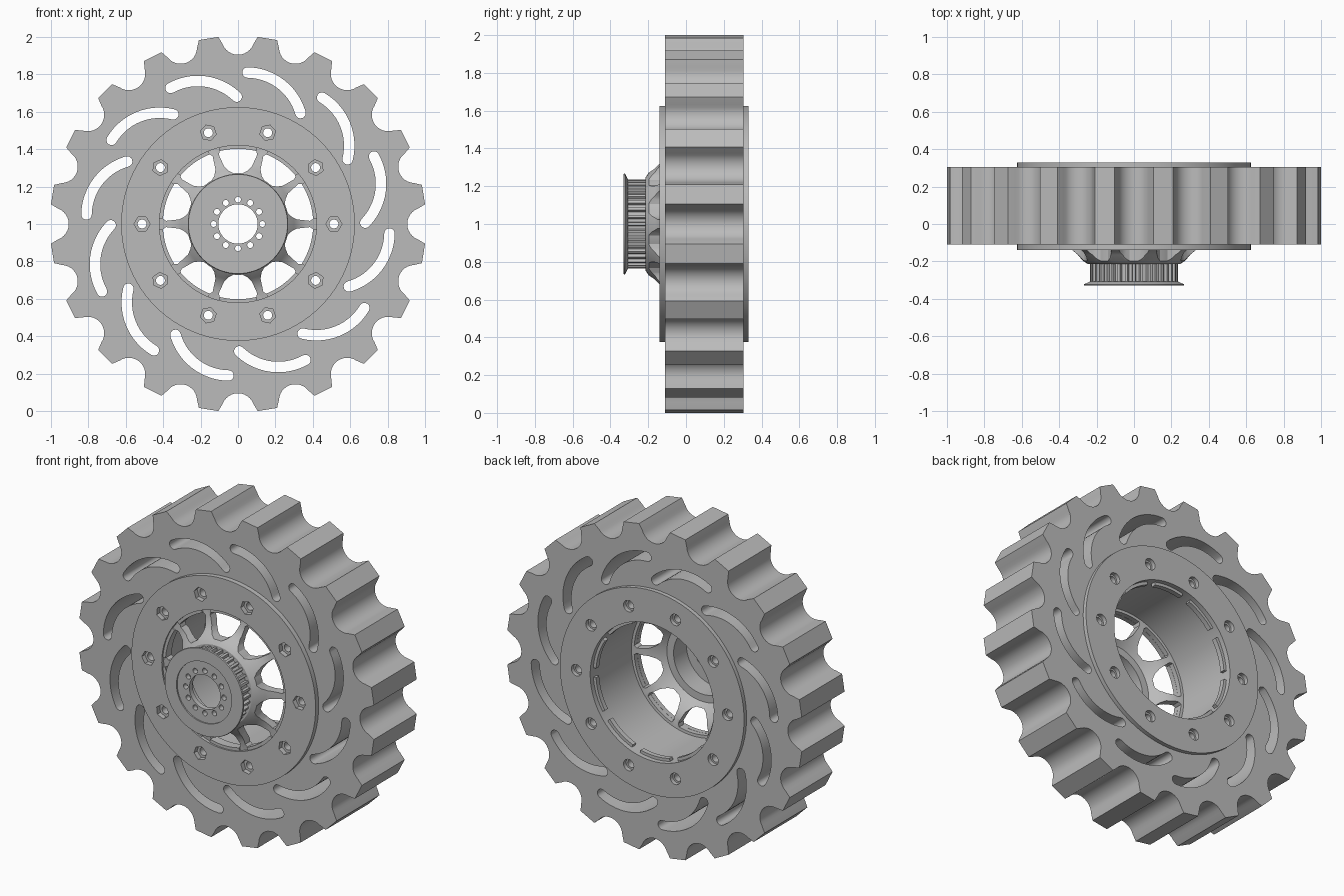
import bpy
import bmesh
import math
from math import cos, sin, pi, radians
from mathutils import Matrix

if "Cube" in bpy.data.objects:
    bpy.data.objects.remove(bpy.data.objects["Cube"])

COLOUR = (0.5, 0.5, 0.5, 1)
grey = bpy.data.materials.new("plain grey")
grey.use_nodes = True
grey.diffuse_color = COLOUR
grey.node_tree.nodes["Principled BSDF"].inputs["Base Color"].default_value = COLOUR

UPRIGHT = Matrix.Translation((0, 0, 1)) @ Matrix.Rotation(pi / 2, 4, "X")
BOLTS = 10
BORE = 0.42
parts = []


def add_part(name, mesh):
    mesh.name = name
    mesh.materials.clear()
    mesh.materials.append(grey)
    obj = bpy.data.objects.new(name, mesh)
    bpy.context.collection.objects.link(obj)
    parts.append(obj)
    return obj


def evaluated_mesh(obj):
    deps = bpy.context.evaluated_depsgraph_get()
    return bpy.data.meshes.new_from_object(obj.evaluated_get(deps))


def arc(cx, cy, r, start, end, steps):
    return [(cx + r * cos(radians(start + (end - start) * i / steps)),
             cy + r * sin(radians(start + (end - start) * i / steps)))
            for i in range(steps + 1)]


def circle(r, n=96, cx=0, cy=0):
    return arc(cx, cy, r, 0, 360, n)[:-1]


def spin(loop, degrees):
    c, s = cos(radians(degrees)), sin(radians(degrees))
    return [(x * c - y * s, x * s + y * c) for x, y in loop]


def ring_of(loop, count, offset=0):
    return [spin(loop, offset + 360 * i / count) for i in range(count)]


def plate(name, loops, front, back):
    """Flat outline with holes, extruded along the axle from front to back."""
    curve = bpy.data.curves.new(name, "CURVE")
    curve.dimensions = "2D"
    curve.fill_mode = "BOTH"
    curve.extrude = (back - front) / 2
    for loop in loops:
        spline = curve.splines.new("POLY")
        spline.points.add(len(loop) - 1)
        for point, (x, y) in zip(spline.points, loop):
            point.co = (x, y, 0, 1)
        spline.use_cyclic_u = True
    temp = bpy.data.objects.new(name, curve)
    bpy.context.collection.objects.link(temp)
    bpy.context.view_layer.update()
    mesh = evaluated_mesh(temp)
    bpy.data.objects.remove(temp)
    bm = bmesh.new()
    bm.from_mesh(mesh)
    bmesh.ops.remove_doubles(bm, verts=bm.verts, dist=1e-5)
    bmesh.ops.recalc_face_normals(bm, faces=bm.faces)
    bm.transform(Matrix.Translation((0, (front + back) / 2, 0)) @ UPRIGHT)
    bm.to_mesh(mesh)
    bm.free()
    return add_part(name, mesh)


def lathe(name, profile, segments=96):
    """Closed (radius, y) profile turned around the axle."""
    bm = bmesh.new()
    rings = [[bm.verts.new((r * cos(2 * pi * i / segments), y, 1 + r * sin(2 * pi * i / segments)))
              for r, y in profile] for i in range(segments)]
    n = len(profile)
    for i in range(segments):
        a, b = rings[i], rings[(i + 1) % segments]
        for j in range(n):
            k = (j + 1) % n
            bm.faces.new((a[j], a[k], b[k], b[j]))
    bmesh.ops.recalc_face_normals(bm, faces=bm.faces)
    mesh = bpy.data.meshes.new(name)
    bm.to_mesh(mesh)
    bm.free()
    return add_part(name, mesh)


# Tyre: scalloped tread and curved slots
scallop = [(0.105, 1.0)] + arc(0, 0.993, 0.088, -20, -160, 12) + [(-0.105, 1.0)]
tread = [p for loop in ring_of(scallop, 20) for p in loop]
CX, CY, R, H = 0.046, 0.51, 0.3, 0.028
A0, A1 = 89, 16
(x0, y0), (x1, y1) = arc(CX, CY, R, A0, A1, 1)
slot = (arc(CX, CY, R + H, A0, A1, 14) + arc(x1, y1, H, A1, A1 - 180, 8)[1:-1]
        + arc(CX, CY, R - H, A1, A0, 14) + arc(x0, y0, H, A0 + 180, A0, 8)[1:-1])
plate("tyre", [tread, circle(0.6)] + ring_of(slot, 12), -0.11, 0.305)


# Wheel barrel and the two clamping plates
def bolt_holes(r, sides):
    return ring_of(circle(r, sides, 0.513), BOLTS)


plate("barrel", [circle(0.6), circle(BORE)] + bolt_holes(0.024, 16), -0.11, 0.305)
plate("front_plate", [circle(0.625), circle(BORE)] + bolt_holes(0.043, 6), -0.14, -0.11)
plate("back_plate", [circle(0.625), circle(BORE)] + bolt_holes(0.035, 20), 0.305, 0.33)

# Locating lips on the bore wall
lip = arc(0, 0, 0.435, -14, 14, 8) + arc(0, 0, 0.402, 14, -14, 8)
plate("front_lips", ring_of(lip, BOLTS, 18), -0.13, -0.1)
plate("back_lips", ring_of(lip, BOLTS, 18), 0.27, 0.3)

# Domed spider, with windows leaving ten spokes
spider = lathe("spokes", [
    (0.2, -0.215), (0.245, -0.215), (0.275, -0.195), (0.3, -0.165), (0.33, -0.14),
    (0.37, -0.125), (0.43, -0.12), (0.43, -0.07), (0.36, -0.075), (0.31, -0.1),
    (0.27, -0.14), (0.245, -0.165), (0.2, -0.165)])
window = (arc(0, 0, 0.403, -14, 14, 8) + arc(0, 0, 0.385, 15.5, 15.5, 1)[:1]
          + arc(0, 0, 0.315, 13.5, 13.5, 1)[:1] + arc(0, 0, 0.288, 10, 10, 1)[:1]
          + arc(0, 0, 0.272, 5, -5, 4) + arc(0, 0, 0.288, -10, -10, 1)[:1]
          + arc(0, 0, 0.315, -13.5, -13.5, 1)[:1] + arc(0, 0, 0.385, -15.5, -15.5, 1)[:1])
cutter = plate("window_cutter", ring_of(window, BOLTS, 18), -0.4, 0.1)
cutter.hide_render = True
cut = spider.modifiers.new("windows", "BOOLEAN")
cut.operation = "DIFFERENCE"
cut.solver = "EXACT"
cut.object = cutter
bpy.context.view_layer.update()
spider_mesh = evaluated_mesh(spider)
spider.modifiers.clear()
spider.data = spider_mesh
parts.remove(cutter)
bpy.data.objects.remove(cutter)

# Toothed drive pulley with flange and drilled face
TEETH = 36
tooth = [(0.218, -0.011), (0.235, -0.007), (0.235, 0.007), (0.218, 0.011)]
gear = [p for loop in ring_of(tooth, TEETH) for p in loop]
plate("pulley", [gear, circle(0.2)], -0.315, -0.2)
lathe("pulley_flange", [(0.187, -0.33), (0.265, -0.33), (0.268, -0.323), (0.237, -0.308), (0.187, -0.308)])
small_holes = ring_of(circle(0.016, 14, 0.13), 12)
plate("pulley_face", [circle(0.2), circle(0.105, 64)] + small_holes, -0.322, -0.29)

# Smooth round walls, keep edges sharp
bpy.ops.object.select_all(action="DESELECT")
for part in parts:
    part.select_set(True)
bpy.context.view_layer.objects.active = parts[0]
bpy.ops.object.shade_smooth_by_angle(angle=radians(28))
